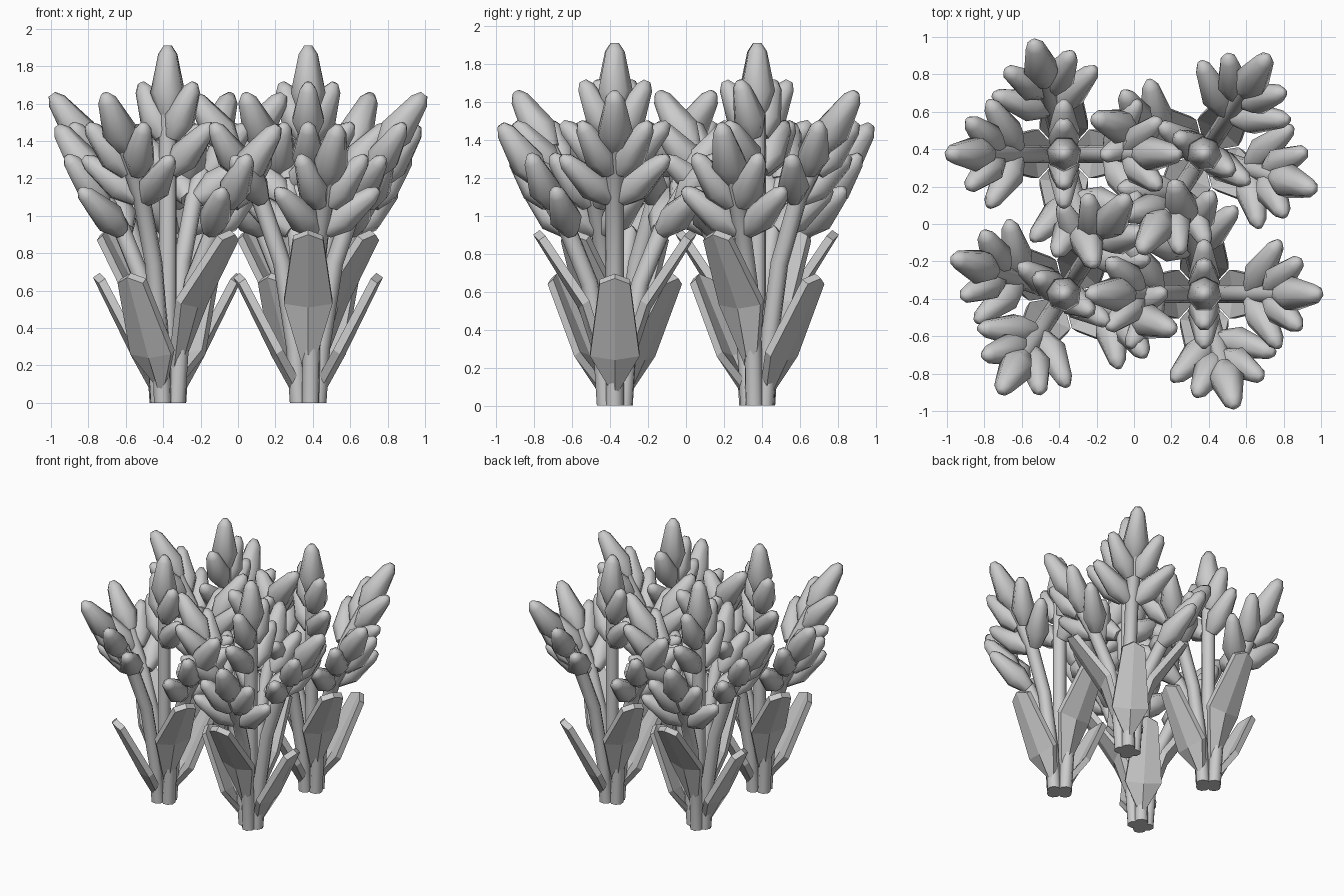
import bpy, bmesh, math
from mathutils import Vector, Matrix

if "Cube" in bpy.data.objects:
    bpy.data.objects.remove(bpy.data.objects["Cube"])


def finish(name, bm, smooth):
    bmesh.ops.recalc_face_normals(bm, faces=bm.faces)
    me = bpy.data.meshes.new(name)
    bm.to_mesh(me)
    bm.free()
    ob = bpy.data.objects.new(name, me)
    bpy.context.collection.objects.link(ob)
    if smooth:
        bpy.ops.object.select_all(action='DESELECT')
        bpy.context.view_layer.objects.active = ob
        ob.select_set(True)
        bpy.ops.object.shade_smooth_by_angle(angle=math.radians(62))
    return ob


def tube(bm, pts, radii, sides, M):
    """Loft rings of given radii through the points, capped at both ends."""
    pts = [Vector(p) for p in pts]
    rings = []
    for i, (p, r) in enumerate(zip(pts, radii)):
        d = (pts[min(i + 1, len(pts) - 1)] - pts[max(i - 1, 0)]).normalized()
        if i == 0 and p.z == 0:
            d = Vector((0, 0, 1))
        a = Vector((0, 1, 0))
        a = (a - d * a.dot(d)).normalized()
        b = d.cross(a)
        rings.append([bm.verts.new(M @ (p + r * (a * math.cos(t) + b * math.sin(t))))
                      for t in (2 * math.pi * k / sides for k in range(sides))])
    for A, B in zip(rings, rings[1:]):
        for k in range(sides):
            j = (k + 1) % sides
            bm.faces.new((A[k], A[j], B[j], B[k]))
    bm.faces.new(rings[0][::-1])
    bm.faces.new(rings[-1])


def bud(bm, base, tip, s, M):
    base, tip = Vector(base), Vector(tip)
    prof = [(0, .05), (.32, .095), (.88, .052), (1, .022)]
    tube(bm, [base.lerp(tip, t) for t, _ in prof], [r * s for _, r in prof], 7, M)


# Stem paths and flower positions in the stem's own plane: (out, side, up)
CENTRE = dict(path=[(0, 0, 0), (0, 0, .8), (0, 0, 1.62)],
              tip=((0, 0, 1.54), (0, 0, 1.91)),
              pairs=[((0, .03, 1.42), (0, .17, 1.71)), ((0, .03, 1.24), (0, .28, 1.49))])


def side_stem(drop):
    return dict(path=[(.05, 0, 0), (.07, 0, .3), (.14, 0, .75 - drop * .6),
                      (.26, 0, 1.1 - drop), (.44, 0, 1.4 - drop)],
                tip=((.40, 0, 1.35 - drop), (.62, 0, 1.65 - drop)),
                pairs=[((.35, .03, 1.23 - drop), (.51, .18, 1.49 - drop)),
                       ((.25, .03, 1.09 - drop), (.40, .28, 1.31 - drop))])


STEMS = [(0, CENTRE), (0, side_stem(0)), (180, side_stem(0)),
         (105, side_stem(.17)), (285, side_stem(.17))]

# Leaf rows: (edge out, edge up, half width, middle out, middle up)
SHORT = [(.06, .06, .01, .08, .04), (.17, .26, .13, .19, .24), (.37, .64, .08, .40, .67)]
TALL = [(.05, .16, .02, .07, .14), (.17, .53, .13, .19, .51), (.40, .87, .08, .43, .90)]


def leaf(bm, rows, M):
    t = Vector((-.035, 0, .025))
    grid = []
    for eo, ez, w, mo, mz in rows:
        grid.append([Vector((eo, -w, ez)), Vector((mo, 0, mz)), Vector((eo, w, ez))])
    out = [[bm.verts.new(M @ p) for p in r] for r in grid]
    inn = [[bm.verts.new(M @ (p + t)) for p in r] for r in grid]
    for i in range(len(rows) - 1):
        for j in (0, 1):
            for g in (out, inn):
                bm.faces.new((g[i][j], g[i][j + 1], g[i + 1][j + 1], g[i + 1][j]))
        for j in (0, 2):
            bm.faces.new((out[i][j], out[i + 1][j], inn[i + 1][j], inn[i][j]))
    for i in (0, -1):
        for j in (0, 1):
            bm.faces.new((out[i][j], out[i][j + 1], inn[i][j + 1], inn[i][j]))


# Four clumps: the same plant, turned
D = .375
for n, (x, y, rot) in enumerate([(D, -D, 0), (-D, D, 180), (-D, -D, 237), (D, D, 57)], 1):
    P = Matrix.Translation((x, y, 0)) @ Matrix.Rotation(math.radians(rot), 4, 'Z')
    stems, buds, leaves = bmesh.new(), bmesh.new(), bmesh.new()
    for ang, s in STEMS:
        M = P @ Matrix.Rotation(math.radians(ang), 4, 'Z')
        tube(stems, s['path'], [.048] * len(s['path']), 8, M)
        bud(buds, *s['tip'], 1, M)
        for a, b in s['pairs']:
            for m in (1, -1):
                bud(buds, (a[0], a[1] * m, a[2]), (b[0], b[1] * m, b[2]), .92, M)
    for ang, rows in [(0, SHORT), (90, TALL), (180, SHORT), (270, TALL)]:
        leaf(leaves, rows, P @ Matrix.Rotation(math.radians(ang), 4, 'Z'))
    finish(f"stems_{n}", stems, True)
    finish(f"flower_buds_{n}", buds, True)
    finish(f"leaves_{n}", leaves, False)
